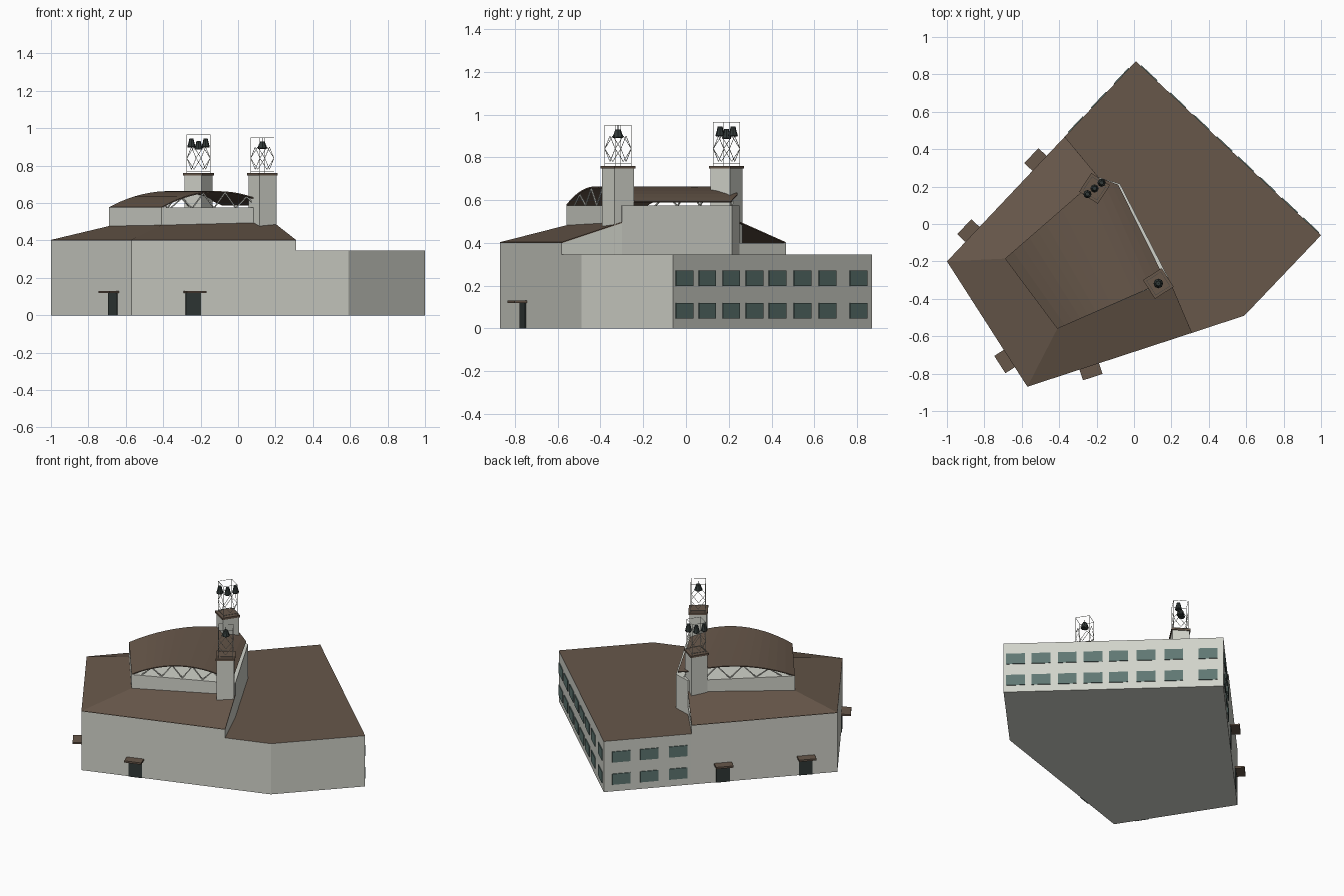
import bpy, bmesh, math
from mathutils import Vector, Matrix

if "Cube" in bpy.data.objects:
    bpy.data.objects.remove(bpy.data.objects["Cube"])


def mat(name, c):
    m = bpy.data.materials.new(name)
    m.diffuse_color = (*c, 1)
    m.use_nodes = True
    m.node_tree.nodes["Principled BSDF"].inputs["Base Color"].default_value = m.diffuse_color
    return m


WALL = mat("pale_grey_wall", (0.64, 0.65, 0.59))
ROOF = mat("brown_roof", (0.135, 0.095, 0.068))
GLASS = mat("teal_glass", (0.115, 0.185, 0.17))
DARK = mat("dark_metal", (0.03, 0.04, 0.038))


def make(name, verts, faces, *mats):
    me = bpy.data.meshes.new(name)
    me.from_pydata([tuple(v) for v in verts], [], faces)
    for m in mats:
        me.materials.append(m)
    ob = bpy.data.objects.new(name, me)
    bpy.context.collection.objects.link(ob)
    return ob


def prism(name, pts, z0, z1, *mats):
    # walls first material, upward faces second
    n = len(pts)
    v = [(x, y, z0) for x, y in pts] + [(x, y, z1) for x, y in pts]
    f = [tuple(range(n))[::-1], tuple(range(n, 2 * n))]
    f += [(i, (i + 1) % n, n + (i + 1) % n, n + i) for i in range(n)]
    ob = make(name, v, f, *mats)
    if len(mats) > 1:
        ob.data.polygons[1].material_index = 1
    return ob


def box(name, m, size, material):
    bm = bmesh.new()
    bmesh.ops.create_cube(bm, size=1, matrix=m @ Matrix.Diagonal((*size, 1)))
    me = bpy.data.meshes.new(name)
    bm.to_mesh(me)
    bm.free()
    me.materials.append(material)
    ob = bpy.data.objects.new(name, me)
    bpy.context.collection.objects.link(ob)
    return ob


def bars(name, segs, w, material):
    # thin square bars between pairs of points
    bm = bmesh.new()
    for p, q in segs:
        p, q = Vector(p), Vector(q)
        d = q - p
        m = Matrix.Translation((p + q) / 2) @ d.to_track_quat('Z', 'Y').to_matrix().to_4x4()
        bmesh.ops.create_cube(bm, size=1, matrix=m @ Matrix.Diagonal((w, w, d.length, 1)))
    me = bpy.data.meshes.new(name)
    bm.to_mesh(me)
    bm.free()
    me.materials.append(material)
    ob = bpy.data.objects.new(name, me)
    bpy.context.collection.objects.link(ob)


def solid(ob, t):
    s = ob.modifiers.new("thickness", 'SOLIDIFY')
    s.thickness = t
    s.offset = -1


# footprint corners, then the upper storey corners
A, B, C, D, E = (-1, -.2), (-.57, -.87), (.59, -.49), (1, -.06), (.01, .87)
F, G = (.31, -.582), (-.37, .467)
a, b, c, d, e = (-.69, -.185), (-.41, -.56), (.19, -.30), (-.075, .215), (-.19, .25)

prism("low_wing", [F, C, D, E, G, e, d, c], 0, .345, WALL, ROOF)
prism("main_hall", [A, B, F, c, d, e, G], 0, .40, WALL)
prism("upper_storey", [a, b, c, d, e], .34, .575, WALL)

# sloping skirt roof around the upper storey
ring = [(*G, .403), (*A, .403), (*B, .403), (*F, .403),
        (*e, .5), (*a, .477), (*b, .482), (*c, .497)]
solid(make("skirt_roof", ring, [(0, 1, 5, 4), (1, 2, 6, 5), (2, 3, 7, 6)], ROOF), .005)
make("gable_wall", [(*F, .398), (*c, .398), (*c, .492)], [(0, 1, 2)], WALL)


# vaulted roof lofted between the front and back edges
def lerp(p, q, t):
    return (p[0] + (q[0] - p[0]) * t, p[1] + (q[1] - p[1]) * t)


def front(t):
    return lerp(b, (.17, -.305), t)


def back(t):
    return lerp(a, e, t / .82) if t < .82 else lerp(e, (-.085, .21), (t - .82) / .18)


def rise(t):
    return .578 + .015 * t + .078 * 4 * t * (1 - t)


N = 14
vs = []
for i in range(N + 1):
    t = i / N
    vs += [(*front(t), rise(t)), (*back(t), rise(t))]
vault = make("vaulted_roof", vs, [(2 * i, 2 * i + 2, 2 * i + 3, 2 * i + 1) for i in range(N)], ROOF)
solid(vault, .006)

# zigzag struts under both open arches
segs = []
for edge, other in ((front, back), (back, front)):
    for i in range(1, 9):
        t0, t1 = i / 10, (i + 1) / 10
        lo, hi = (t0, t1) if i % 2 else (t1, t0)
        p, q = lerp(edge(lo), other(lo), .03), lerp(edge(hi), other(hi), .03)
        segs.append(((*p, .573), (*q, rise(hi) - .006)))
bars("arch_struts", segs, .006, WALL)


# frame on a wall: x along the wall, y into the wall, z up
def on_wall(P, Q, t, z, out):
    u = Vector((Q[0] - P[0], Q[1] - P[1], 0)).normalized()
    n = Vector((u.y, -u.x, 0))
    m = Matrix((u, -n, Vector((0, 0, 1)))).transposed().to_4x4()
    return Matrix.Translation(Vector((*lerp(P, Q, t), z)) + n * out) @ m


# windows in two rows
for wall, P, Q, ts in (("back_right", D, E, (.055, .17, .29, .407, .523, .648, .774, .93)),
                       ("back_left", E, A, (.075, .195, .318))):
    for i, t in enumerate(ts):
        for row, z in (("lower", .083), ("upper", .234)):
            box(f"{wall}_window_{row}_{i}", on_wall(P, Q, t, z, .001), (.116, .008, .073), GLASS)

# doors with canopies
for i, (P, Q, t) in enumerate(((A, B, .775), (B, C, .285), (E, A, .51), (E, A, .865))):
    box(f"door_{i}", on_wall(P, Q, t, .059, .001), (.085, .008, .118), DARK)
    box(f"door_canopy_{i}", on_wall(P, Q, t, .124, .025), (.11, .07, .012), ROOF)


# towers with caps, open bell frames and hanging bells
def bell(name, x, y, z, h, r):
    prof = [(0, h), (r * .5, h), (r * .7, h * .6), (r, h * .1), (r * .85, 0), (0, 0)]
    k = 8
    v = [(x + p * math.cos(j * math.tau / k), y + p * math.sin(j * math.tau / k), z + q)
         for p, q in prof[1:5] for j in range(k)]
    f = [(s * k + j, s * k + k + j, s * k + k + (j + 1) % k, s * k + (j + 1) % k)
         for s in range(3) for j in range(k)]
    f += [tuple(range(k)), tuple(range(3 * k, 4 * k))[::-1]]
    make(name, v, [g[::-1] if len(g) == 4 else g for g in f], DARK)


for name, x, y, ang, top in (("rear_tower", -.211, .19, -33, .965), ("front_tower", .13, -.318, 33, .95)):
    M = Matrix.Translation((x, y, 0)) @ Matrix.Rotation(math.radians(ang), 4, 'Z')
    box(name, M @ Matrix.Translation((0, 0, .545)), (.108, .108, .41), WALL)
    box(name + "_cap", M @ Matrix.Translation((0, 0, .754)), (.119, .119, .013), ROOF)
    cs = [(-.045, -.045), (.045, -.045), (.045, .045), (-.045, .045)]
    segs = []
    for i in range(4):
        p, q = cs[i], cs[(i + 1) % 4]
        mid = lerp(p, q, .5)
        for s, g in (((*p, .76), (*p, top)), ((*p, top), (*q, top)), ((*p, .77), (*q, .77)),
                     ((*mid, .78), (*p, .84)), ((*p, .84), (*mid, .90)),
                     ((*mid, .78), (*q, .84)), ((*q, .84), (*mid, .90))):
            segs.append((M @ Vector(s), M @ Vector(g)))
    bars(name + "_bell_frame", segs, .002, WALL)
    if name == "front_tower":
        bell("front_bell", x, y, .89, .04, .026)
        bars("front_bell_hanger", [((x, y, .925), (x, y, top))], .003, DARK)
    else:
        for i, o in enumerate((-.038, 0, .038)):
            bell(f"rear_bell_{i}", x + o, y + o * .8, .885 + abs(o) * .3, .048, .022)
